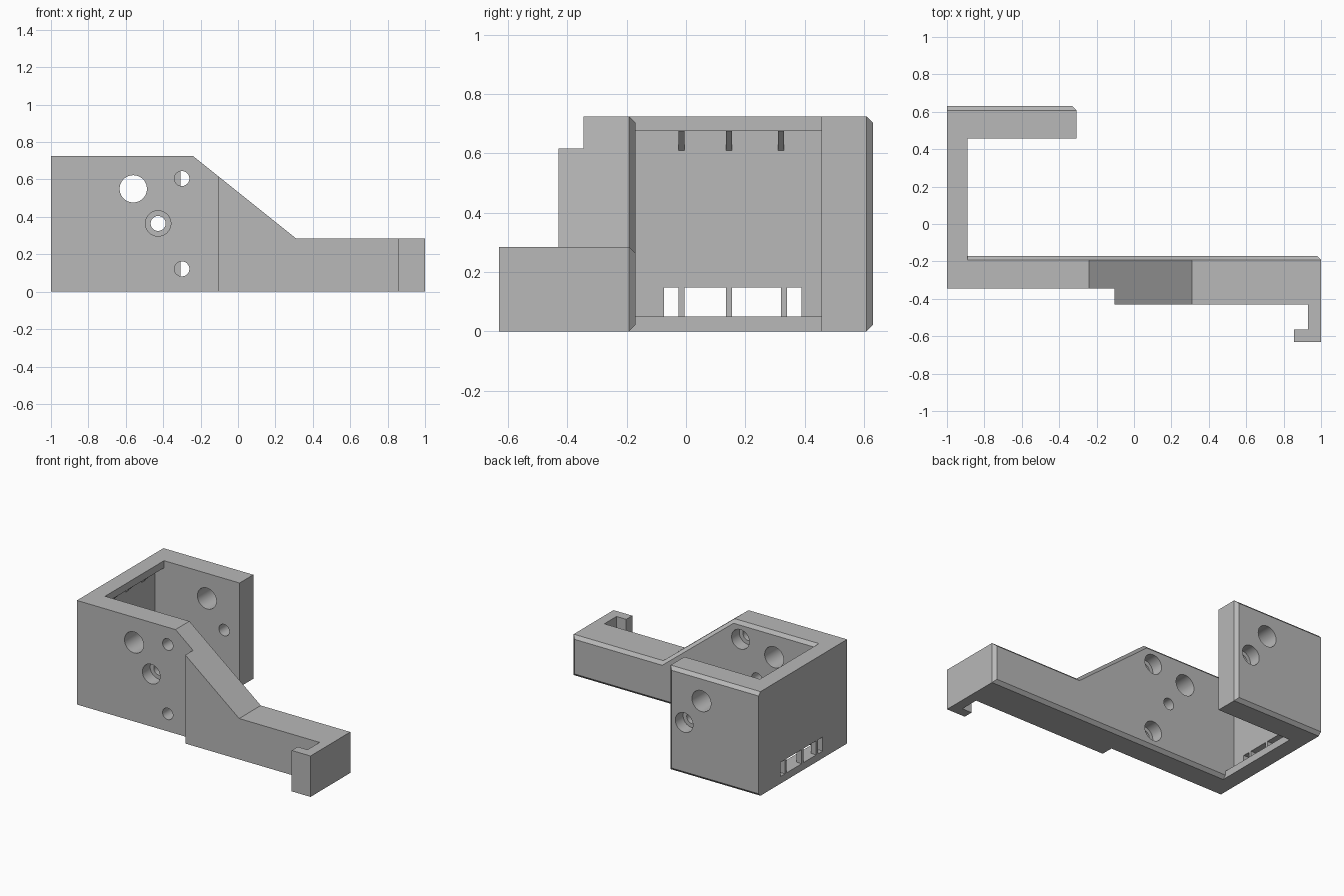
import bpy, bmesh, math
from mathutils import Matrix, Vector

cube = bpy.data.objects.get("Cube")
if cube:
    bpy.data.objects.remove(cube)

grey = bpy.data.materials.new("light grey")
grey.use_nodes = True
colour = (0.48, 0.48, 0.48, 1)
grey.diffuse_color = colour
grey.node_tree.nodes["Principled BSDF"].inputs["Base Color"].default_value = colour


def finish(bm, name):
    bmesh.ops.recalc_face_normals(bm, faces=bm.faces)
    mesh = bpy.data.meshes.new(name)
    bm.to_mesh(mesh)
    bm.free()
    mesh.materials.append(grey)
    obj = bpy.data.objects.new(name, mesh)
    bpy.context.collection.objects.link(obj)
    return obj


def prism(name, outline, axis, low, high, chamfer=0):
    """Extrude an outline along y (xz points) or z (xy points)."""
    bm = bmesh.new()
    place = (lambda a, b: (a, low, b)) if axis == "y" else (lambda a, b: (a, b, low))
    face = bm.faces.new([bm.verts.new(place(a, b)) for a, b in outline])
    made = bmesh.ops.extrude_face_region(bm, geom=[face])["geom"]
    moved = [v for v in made if isinstance(v, bmesh.types.BMVert)]
    step = Vector((0, high - low, 0)) if axis == "y" else Vector((0, 0, high - low))
    bmesh.ops.translate(bm, verts=moved, vec=step)
    bmesh.ops.recalc_face_normals(bm, faces=bm.faces)
    if chamfer:
        # Chamfer the rear rim, except along the outer side face
        rim = [e for e in bm.edges
               if all(v.co.y > high - 0.001 for v in e.verts)
               and not all(v.co.x < -0.999 for v in e.verts)]
        bmesh.ops.bevel(bm, geom=rim, offset=chamfer, segments=1, affect="EDGES")
    return finish(bm, name)


def box(name, x, y, z):
    return prism(name, [(x[0], y[0]), (x[1], y[0]), (x[1], y[1]), (x[0], y[1])],
                 "z", z[0], z[1])


def drill(x, z, radius, y0, y1):
    bm = bmesh.new()
    turn = Matrix.Translation((x, (y0 + y1) / 2, z)) @ Matrix.Rotation(math.pi / 2, 4, "X")
    bmesh.ops.create_cone(bm, cap_ends=True, segments=40, radius1=radius,
                          radius2=radius, depth=y1 - y0, matrix=turn)
    return finish(bm, "drill")


def combine(target, tool, operation):
    mod = target.modifiers.new("join", "BOOLEAN")
    mod.operation = operation
    mod.solver = "EXACT"
    mod.object = tool
    bpy.context.view_layer.objects.active = target
    bpy.ops.object.modifier_apply(modifier=mod.name)
    bpy.data.objects.remove(tool)


# Front plate with sloping arm, thicker on its right part
plate = [(-1, 0), (1, 0), (1, 0.285), (0.31, 0.285), (-0.24, 0.725), (-1, 0.725)]
bracket = prism("clamp_bracket", plate, "y", -0.43, -0.17, 0.022)
combine(bracket, box("step", (-1.1, -0.105), (-0.6, -0.345), (-0.1, 0.9)), "DIFFERENCE")

# Side wall with inner recess, corner gussets and vents
side = box("side_wall", (-1, -0.89), (-0.3, 0.5), (0, 0.725))
combine(side, box("recess", (-0.96, -0.8), (-0.17, 0.457), (0.05, 0.675)), "DIFFERENCE")
for y in (-0.015, 0.145, 0.32):
    gusset = [(-0.98, 0.61), (-0.96, 0.61), (-0.895, 0.675), (-0.895, 0.7), (-0.98, 0.7)]
    combine(side, prism("gusset", gusset, "y", y - 0.01, y + 0.01), "UNION")
for span in ((-0.075, -0.025), (-0.005, 0.135), (0.155, 0.32), (0.34, 0.39)):
    combine(side, box("vent", (-1.1, -0.9), span, (0.05, 0.148)), "DIFFERENCE")

# Rear wall and arm hook
rear = prism("rear_wall", [(-1, 0), (-0.308, 0), (-0.308, 0.725), (-1, 0.725)],
             "y", 0.457, 0.63, 0.022)
hook = prism("arm_hook", [(1, -0.4), (0.93, -0.4), (0.93, -0.563), (0.855, -0.563),
                          (0.855, -0.63), (1, -0.63)], "z", 0, 0.285)
for part in (side, rear, hook):
    combine(bracket, part, "UNION")

# Through holes and counterbores
holes = [(-0.56, 0.55, 0.073, -0.5, 0.8),
         (-0.427, 0.365, 0.04, -0.5, 0.8),
         (-0.427, 0.365, 0.068, -0.5, -0.26),
         (-0.427, 0.365, 0.068, 0.545, 0.8)]
for z in (0.605, 0.122):
    holes += [(-0.3, z, 0.04, -0.5, 0), (-0.3, z, 0.068, -0.255, 0)]
for hole in holes:
    combine(bracket, drill(*hole), "DIFFERENCE")

bpy.ops.object.select_all(action="DESELECT")
bracket.select_set(True)
bpy.context.view_layer.objects.active = bracket
bpy.ops.object.shade_smooth_by_angle(angle=math.radians(30))
